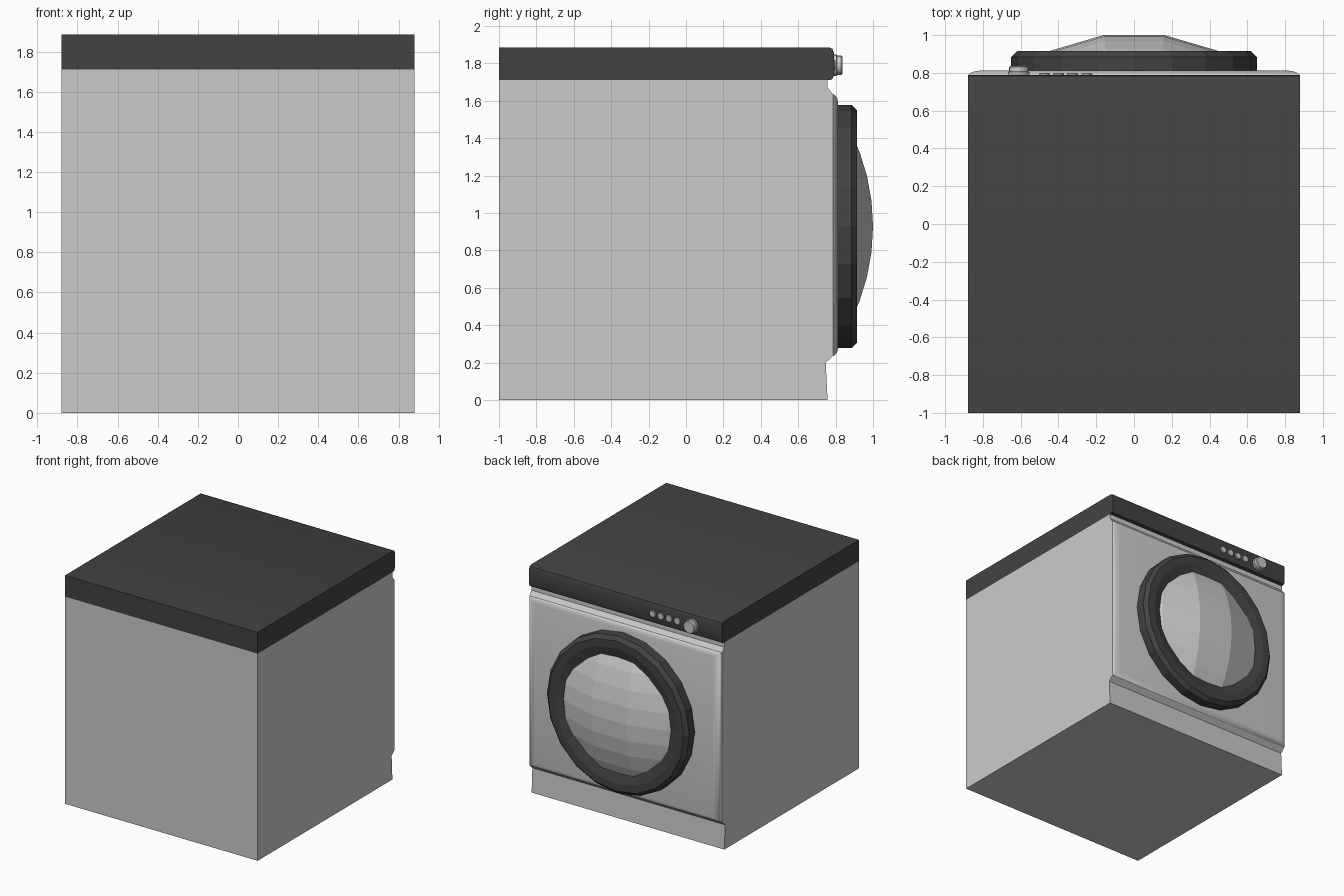
import bpy, bmesh
from math import pi, sin, cos, radians
from mathutils import Vector

if "Cube" in bpy.data.objects:
    bpy.data.objects.remove(bpy.data.objects["Cube"])

HALF_W = 0.88
DOOR_Z = 0.928

dark = bpy.data.materials.new("dark_trim")
dark.diffuse_color = (0.055, 0.055, 0.055, 1)
dark.use_nodes = True
dark.node_tree.nodes["Principled BSDF"].inputs["Base Color"].default_value = dark.diffuse_color


def finish(name, bm, mat=None, smooth=None):
    bmesh.ops.recalc_face_normals(bm, faces=bm.faces)
    mesh = bpy.data.meshes.new(name)
    bm.to_mesh(mesh)
    bm.free()
    ob = bpy.data.objects.new(name, mesh)
    bpy.context.collection.objects.link(ob)
    if mat:
        mesh.materials.append(mat)
    if smooth:
        bpy.ops.object.select_all(action='DESELECT')
        bpy.context.view_layer.objects.active = ob
        ob.select_set(True)
        bpy.ops.object.shade_smooth_by_angle(angle=radians(smooth))
    return ob


def loft(bm, rings, cap_start=True, cap_end=True):
    loops = [[bm.verts.new(p) for p in ring] for ring in rings]
    for a, b in zip(loops, loops[1:]):
        n = len(a)
        for i in range(n):
            j = (i + 1) % n
            bm.faces.new((a[i], a[j], b[j], b[i]))
    if cap_start:
        bm.faces.new(loops[0])
    if cap_end:
        bm.faces.new(loops[-1])


def prism(name, profile, mat=None, smooth=None):
    """Side profile of (y, z) points extruded across the full width."""
    bm = bmesh.new()
    loft(bm, [[(x, y, z) for y, z in profile] for x in (-HALF_W, HALF_W)])
    return finish(name, bm, mat, smooth)


def lathe(name, profile, centre, sides, mat=None, smooth=None, caps=True):
    """Profile of (radius, y) points turned round an axis along y."""
    cx, cz = centre
    bm = bmesh.new()
    angles = [2 * pi * i / sides for i in range(sides)]
    loft(bm, [[(cx + r * cos(a), y, cz + r * sin(a)) for a in angles]
              for r, y in profile], caps, caps)
    return finish(name, bm, mat, smooth)


# Cabinet with plinth step at the bottom and a groove under the top
prism("cabinet", [(-1, 0), (0.757, 0), (0.747, 0.2), (0.785, 0.235),
                  (0.785, 1.635), (0.757, 1.67), (0.757, 1.71), (-1, 1.71)])

# Softly raised front panel
bm = bmesh.new()
rings = []
for inset, y in ((0, 0.78), (0, 0.787), (0.015, 0.80), (0.035, 0.808), (0.065, 0.812)):
    x, z0, z1 = HALF_W - inset, 0.235 + inset * 0.6, 1.635 - inset * 0.6
    rings.append([(-x, y, z0), (x, y, z0), (x, y, z1), (-x, y, z1)])
loft(bm, rings)
finish("front_panel", bm, smooth=40)

# Top slab with rounded front edges
prism("top_slab", [(-1, 1.71), (0.765, 1.71), (0.783, 1.716), (0.79, 1.735),
                   (0.79, 1.86), (0.783, 1.878), (0.765, 1.885), (-1, 1.885)],
      dark, 35)

# Door ring, chamfered outside and funnelled inside
lathe("door_ring", [(0.65, 0.80), (0.65, 0.885), (0.62, 0.915), (0.56, 0.915),
                    (0.45, 0.885), (0.45, 0.80)], (0, DOOR_Z), 20, dark, caps=False)

# Faceted door glass: the front cap of a large sphere
R, SEG = 1.131, 22
bm = bmesh.new()
bmesh.ops.create_uvsphere(bm, u_segments=SEG, v_segments=26, radius=R)
half = pi / SEG
for v in bm.verts:      # put a flat facet column at the front
    x, y = v.co.x, v.co.y
    v.co.x, v.co.y = x, y
front = max(v.co.y for v in bm.verts if abs(v.co.z) < 0.2)
if any(abs(v.co.x) < 1e-4 and v.co.y > R * 0.9 for v in bm.verts):
    for v in bm.verts:
        x, y = v.co.x, v.co.y
        v.co.x = x * cos(half) - y * sin(half)
        v.co.y = x * sin(half) + y * cos(half)
    front = max(v.co.y for v in bm.verts)
bmesh.ops.translate(bm, verts=bm.verts, vec=Vector((0, 1.0 - front, DOOR_Z)))
bmesh.ops.bisect_plane(bm, geom=bm.verts[:] + bm.edges[:] + bm.faces[:],
                       plane_co=(0, 0.87, 0), plane_no=(0, 1, 0), clear_inner=True)
finish("door_glass", bm)

# Control knob and row of buttons
lathe("control_knob", [(0.058, 0.78), (0.058, 0.805), (0.052, 0.807),
                       (0.052, 0.83), (0.046, 0.836)], (-0.61, 1.79), 16, smooth=30)
for i in range(4):
    lathe(f"button_{i + 1}", [(0.029, 0.78), (0.029, 0.795), (0.025, 0.799)],
          (-0.475 + 0.075 * i, 1.79), 12, smooth=30)
